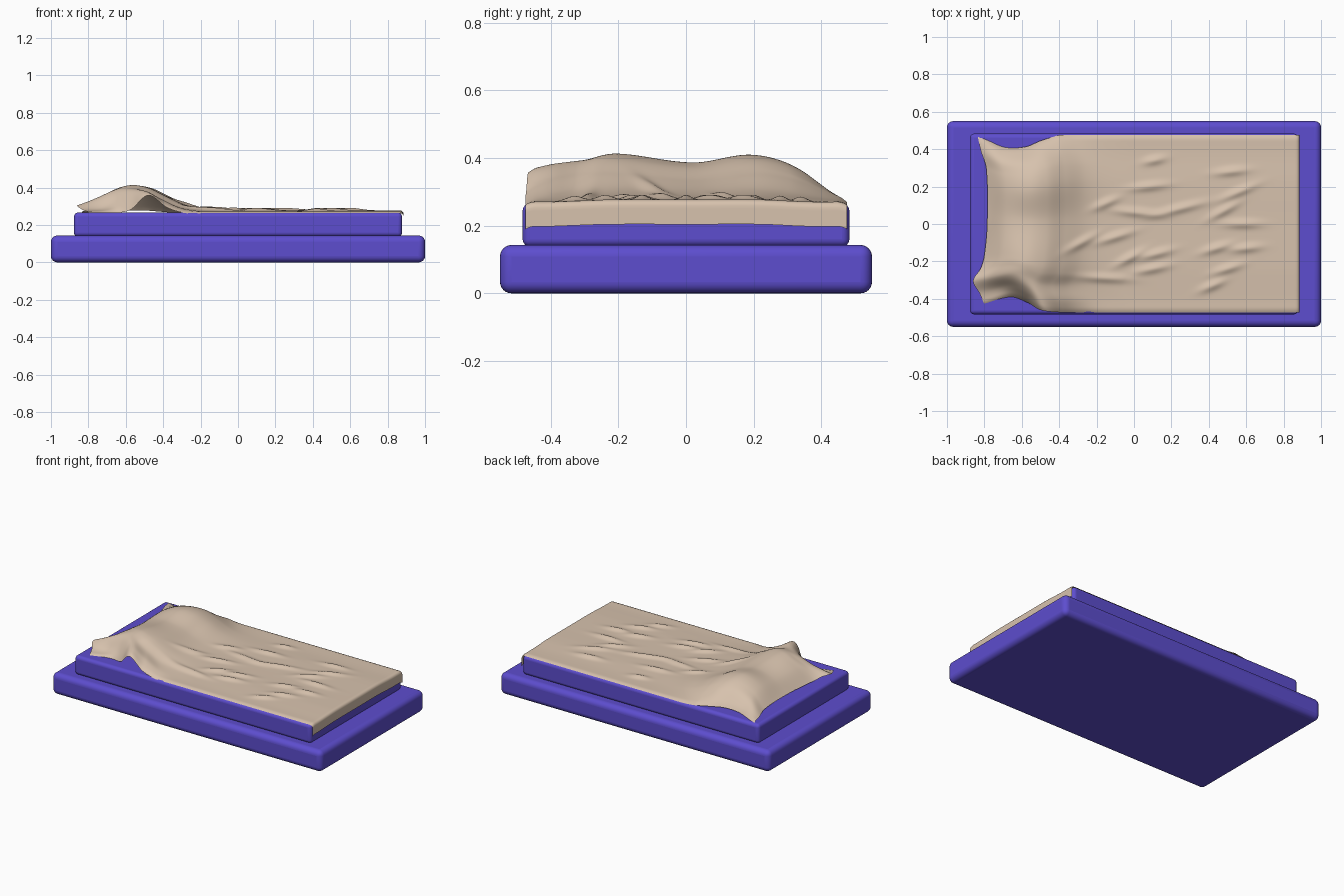
import bpy, bmesh, math

if "Cube" in bpy.data.objects:
    bpy.data.objects.remove(bpy.data.objects["Cube"])


def paint(obj, name, color):
    mat = bpy.data.materials.get(name) or bpy.data.materials.new(name)
    mat.diffuse_color = color
    mat.use_nodes = True
    mat.node_tree.nodes["Principled BSDF"].inputs["Base Color"].default_value = mat.diffuse_color
    obj.data.materials.append(mat)


def slab(name, lx, ly, z0, z1, radius, color):
    bpy.ops.mesh.primitive_cube_add(size=1, location=(0, 0, (z0 + z1) / 2))
    o = bpy.context.object
    o.name = name
    o.scale = (lx, ly, z1 - z0)
    bpy.ops.object.transform_apply(location=False, scale=True)
    b = o.modifiers.new("rounding", 'BEVEL')
    b.width, b.segments = radius, 6
    paint(o, "purple", color)
    bpy.ops.object.shade_smooth_by_angle(angle=math.radians(40))
    return o


def curve(xs, ys, x):
    """Smooth curve through points, clamped at the ends."""
    n = len(xs)
    if x <= xs[0]:
        return ys[0]
    if x >= xs[-1]:
        return ys[-1]
    i = max(k for k in range(n - 1) if xs[k] <= x)

    def slope(k):
        a, b = max(k - 1, 0), min(k + 1, n - 1)
        return (ys[b] - ys[a]) / (xs[b] - xs[a])
    h = xs[i + 1] - xs[i]
    t = (x - xs[i]) / h
    return ((2*t**3 - 3*t*t + 1) * ys[i] + (t**3 - 2*t*t + t) * h * slope(i)
            + (3*t*t - 2*t**3) * ys[i + 1] + (t**3 - t*t) * h * slope(i + 1))


# Base and mattress
purple = (0.11, 0.075, 0.62, 1)
slab("bed_base", 2.0, 1.1, 0.0, 0.143, 0.034, purple)
slab("mattress", 1.754, 0.966, 0.138, 0.266, 0.022, purple)

# Blanket outline: head edge, then front and back sides (v runs -1..1)
HEAD = ([-1, -.86, -.7, -.56, -.4, 0, .65, .85, 1],
        [-.80, -.825, -.86, -.82, -.80, -.785, -.79, -.82, -.835])
FRONT = ([-.86, -.8, -.66, -.57, -.5, -.38], [-.44, -.43, -.39, -.42, -.46, -.474])
BACK = ([-.84, -.8, -.69, -.58, -.5, -.4], [.468, .455, .41, .413, .445, .476])

# Pillow bulge under the blanket: height above the mattress, per row across the bed
PX = [0, .1, .22, .32, .42, .52, .62, .80]
PV = [-1, -.85, -.68, -.48, .06, .46, .76, 1]
PILLOW = [
    [0, .002, .015, .095, .03, 0, 0, 0],
    [.008, .02, .08, .112, .065, .02, .004, 0],
    [.034, .07, .120, .122, .080, .033, .012, .003],
    [.012, .093, .140, .130, .083, .037, .017, .006],
    [.012, .085, .115, .105, .063, .029, .014, .006],
    [.012, .093, .137, .126, .080, .035, .015, .006],
    [.006, .065, .100, .092, .052, .018, .006, 0],
    [.002, .004, .012, .015, .008, 0, 0, 0]]

# Creases: x, y, half length, tilt
CREASES = [
    (.11, .34, .06, .2), (.08, .20, .10, .1), (.24, .08, .14, .25), (.02, .06, .12, -.1),
    (-.15, .11, .07, .4), (-.10, -.07, .10, .3), (.12, -.16, .09, .25), (.10, -.24, .09, .2),
    (-.15, -.29, .13, -.05), (-.02, -.18, .08, .5), (.52, .28, .09, .1), (.56, .17, .10, .4),
    (.48, .07, .09, .5), (.58, 0, .10, 0), (.44, -.13, .08, .3), (.60, -.13, .08, .1),
    (.42, -.33, .07, .4), (.50, -.24, .08, .3), (-.28, -.1, .09, .5)]


def creases(x, y):
    s = 0
    for cx, cy, ln, a in CREASES:
        u = (x - cx) * math.cos(a) + (y - cy) * math.sin(a)
        w = (y - cy) * math.cos(a) - (x - cx) * math.sin(a)
        s += .014 * math.exp(-(u / ln)**2 - (w / .022)**2)
    return s


# Blanket: draped sheet that turns down over the foot end
NX, NV, R = 190, 110, .018
bm = bmesh.new()
rows = []
for j in range(NV + 1):
    v = -1 + 2 * j / NV
    head = curve(*HEAD, v)
    heights = [curve(PV, [r[k] for r in PILLOW], v) for k in range(len(PX))]
    flat = .885 - R - head
    total = flat + R * math.pi / 2 + .055
    row = []
    for i in range(NX + 1):
        s = total * i / NX
        x = head + min(s, flat)
        lo, hi = curve(*FRONT, x), curve(*BACK, x)
        y = lo + (hi - lo) * (v + 1) / 2
        z = .271 + curve(PX, heights, s) + creases(x, y)
        z -= .008 * max(0, (abs(v) - .94) / .06)**2
        if s > flat:
            a = min((s - flat) / R, math.pi / 2)
            x += R * math.sin(a)
            z -= R * (1 - math.cos(a)) + max(0, s - flat - R * math.pi / 2)
        row.append(bm.verts.new((x, y, z)))
    rows.append(row)
for a, b in zip(rows, rows[1:]):
    for i in range(NX):
        bm.faces.new((a[i], a[i + 1], b[i + 1], b[i]))
mesh = bpy.data.meshes.new("blanket")
bm.to_mesh(mesh)
bm.free()
blanket = bpy.data.objects.new("blanket", mesh)
bpy.context.collection.objects.link(blanket)
mesh.shade_smooth()
paint(blanket, "beige", (0.68, 0.54, 0.42, 1))
